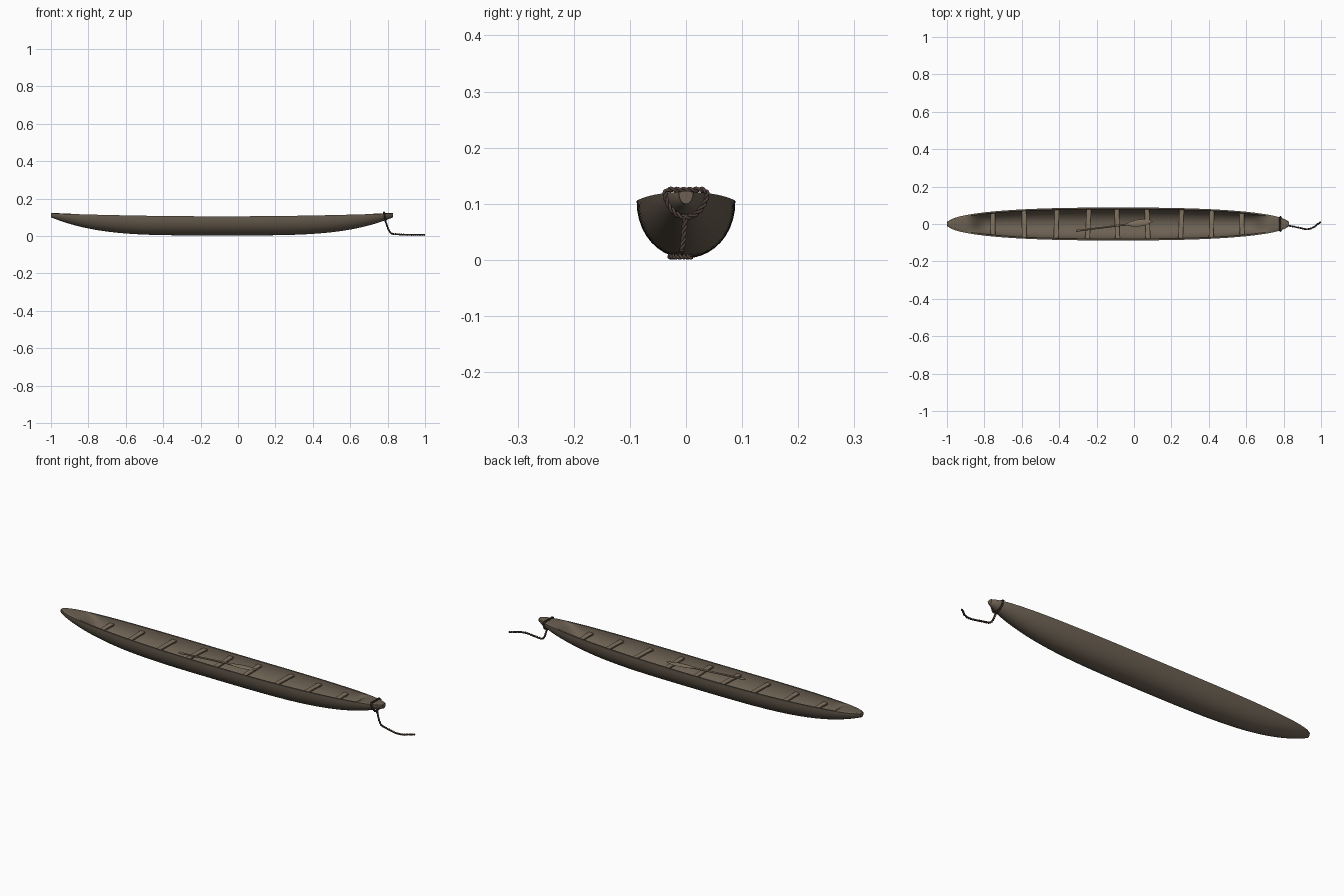
import bpy, bmesh, math
from mathutils import Vector, Matrix

if "Cube" in bpy.data.objects:
    bpy.data.objects.remove(bpy.data.objects["Cube"])

CX, HALF = -0.085, 0.915          # hull centre and half length


def material(name, rgb):
    m = bpy.data.materials.new(name)
    m.diffuse_color = (*rgb, 1)
    m.use_nodes = True
    m.node_tree.nodes["Principled BSDF"].inputs["Base Color"].default_value = m.diffuse_color
    return m


WOOD = material("weathered_wood", (0.15, 0.118, 0.085))
SEAT = material("pale_wood", (0.22, 0.17, 0.115))
ROPE = material("rope_fibre", (0.075, 0.05, 0.04))


def loft(name, rings, mat, angle=35):
    """Skin a list of closed rings and cap both ends."""
    bm = bmesh.new()
    vs = [[bm.verts.new(p) for p in r] for r in rings]
    n = len(rings[0])
    for a, b in zip(vs, vs[1:]):
        for i in range(n):
            j = (i + 1) % n
            bm.faces.new((a[i], a[j], b[j], b[i]))
    bm.faces.new(vs[0])
    bm.faces.new(vs[-1])
    bmesh.ops.recalc_face_normals(bm, faces=bm.faces)
    return finish(name, bm, mat, angle)


def finish(name, bm, mat, angle=35):
    me = bpy.data.meshes.new(name)
    bm.to_mesh(me)
    bm.free()
    ob = bpy.data.objects.new(name, me)
    bpy.context.collection.objects.link(ob)
    me.materials.append(mat)
    bpy.ops.object.select_all(action='DESELECT')
    ob.select_set(True)
    bpy.context.view_layer.objects.active = ob
    bpy.ops.object.shade_smooth_by_angle(angle=math.radians(angle))
    return ob


# hull lines
def half_width(t):
    return max(0.013, 0.088 * (1 - t ** 2.5) ** 0.45)


def hull_ring(s, n=20):
    t = min(1.0, abs(s))
    x, w = CX + s * HALF, half_width(t)
    top, bot = 0.105 + 0.016 * t * t, 0.003 + 0.097 * t ** 3.9
    f = min(1, max(0, (0.885 - t) / 0.11))
    f = f * f * (3 - 2 * f)                        # hollow fades into solid ends
    wi, di = w - min(0.008, w * 0.3), (top - bot - 0.012) * f
    crown = 0.002 * (1 - f)
    ring = []
    for i in range(n + 1):                         # outside
        a = math.pi * i / n
        ring.append((x, w * math.cos(a), top - (top - bot) * math.sin(a) ** 0.95 if 0 < i < n else top))
    for i in range(n, -1, -1):                     # inside
        a = math.pi * i / n
        ring.append((x, wi * math.cos(a), top - (di - crown) * math.sin(a)))
    return ring


# hull: hollowed dugout with solid bow and stern
loft("hull", [hull_ring(-math.cos(math.pi * i / 72)) for i in range(73)], WOOD, 45)

# seats: nine cross planks
for k, (x, rot) in enumerate([(-0.755, 0), (-0.587, 0.02), (-0.415, -0.03), (-0.245, -0.05), (-0.09, 0.03),
                              (0.072, 0.04), (0.252, -0.04), (0.415, -0.03), (0.577, 0.02)]):
    w = half_width(abs(x - CX) / HALF) - 0.008
    bm = bmesh.new()
    bmesh.ops.create_cube(bm, size=1)
    bmesh.ops.scale(bm, vec=(0.027, 2 * w, 0.009), verts=bm.verts)
    bmesh.ops.bevel(bm, geom=bm.edges[:], offset=0.0015, segments=1, affect='EDGES')
    ob = finish(f"seat_{k + 1}", bm, SEAT)
    ob.location, ob.rotation_euler = (x, 0, 0.086), (0, 0, rot)

# paddle: (distance, half width, half thickness) from grip to blade tip
profile = [(0, 0.003, 0.003), (0.004, 0.0055, 0.005), (0.02, 0.0055, 0.005), (0.03, 0.004, 0.004),
           (0.27, 0.0045, 0.0045), (0.285, 0.009, 0.004), (0.305, 0.015, 0.0035), (0.335, 0.0185, 0.003),
           (0.36, 0.018, 0.003), (0.385, 0.013, 0.0025), (0.405, 0.006, 0.002), (0.413, 0.001, 0.001)]
rings = [[(d, w * math.cos(a), h * math.sin(a)) for a in [math.tau * i / 12 for i in range(12)]]
         for d, w, h in profile]
paddle = loft("paddle", rings, SEAT)
paddle.location, paddle.rotation_euler = (-0.31, -0.037, 0.095), (0, 0, 0.125)


# rope: two strands twisted along a smooth path
def smooth_path(pts, closed, step=0.002):
    P = [Vector(p) for p in pts]
    n = len(P)
    get = (lambda i: P[i % n]) if closed else (lambda i: P[min(max(i, 0), n - 1)])
    out = []
    for i in range(n if closed else n - 1):
        a, b, c, d = (get(i + k) for k in (-1, 0, 1, 2))
        m = max(2, round((c - b).length / step))
        for j in range(m):
            t = j / m
            out.append(0.5 * (2 * b + (c - a) * t + (2 * a - 5 * b + 4 * c - d) * t * t
                              + (3 * b - a - 3 * c + d) * t ** 3))
    if not closed:
        out.append(P[-1])
    return out


def rope(name, pts, closed=False):
    path = smooth_path(pts, closed)
    n = len(path)
    cu = bpy.data.curves.new(name, 'CURVE')
    cu.dimensions = '3D'
    cu.bevel_depth, cu.bevel_resolution, cu.use_fill_caps = 0.0028, 1, True
    turns = round(n * 0.002 / 0.022)
    for strand in (0, math.pi):
        sp = cu.splines.new('POLY')
        sp.points.add(n - 1)
        sp.use_cyclic_u = closed
        side = Vector((1, 0, 0)) if closed else Vector((0, 1, 0))
        for i, p in enumerate(path):
            nxt = path[(i + 1) % n] if closed else path[min(i + 1, n - 1)]
            prv = path[i - 1] if closed else path[max(i - 1, 0)]
            tan = (nxt - prv).normalized()
            side = (side - tan * side.dot(tan)).normalized()
            a = strand + math.tau * turns * i / n
            q = p + (side * math.cos(a) + tan.cross(side) * math.sin(a)) * 0.0026
            sp.points[i].co = (*q, 1)
    cu.materials.append(ROPE)
    bpy.context.collection.objects.link(bpy.data.objects.new(name, cu))


# loop round the bow, then the trailing line
half = [(0.780, 0.012, 0.125), (0.780, 0.030, 0.125), (0.783, 0.037, 0.117),
        (0.786, 0.030, 0.096), (0.789, 0.016, 0.081)]
rope("bow_loop", half + [(0.790, 0, 0.076)] + [(x, -y, z) for x, y, z in reversed(half)], True)
rope("bow_line", [(0.788, 0, 0.080), (0.797, -0.003, 0.055), (0.807, -0.005, 0.030), (0.822, -0.008, 0.013),
                  (0.855, -0.014, 0.009), (0.890, -0.022, 0.007), (0.925, -0.028, 0.006),
                  (0.958, -0.019, 0.006), (0.980, -0.002, 0.006), (0.998, 0.010, 0.006)])
